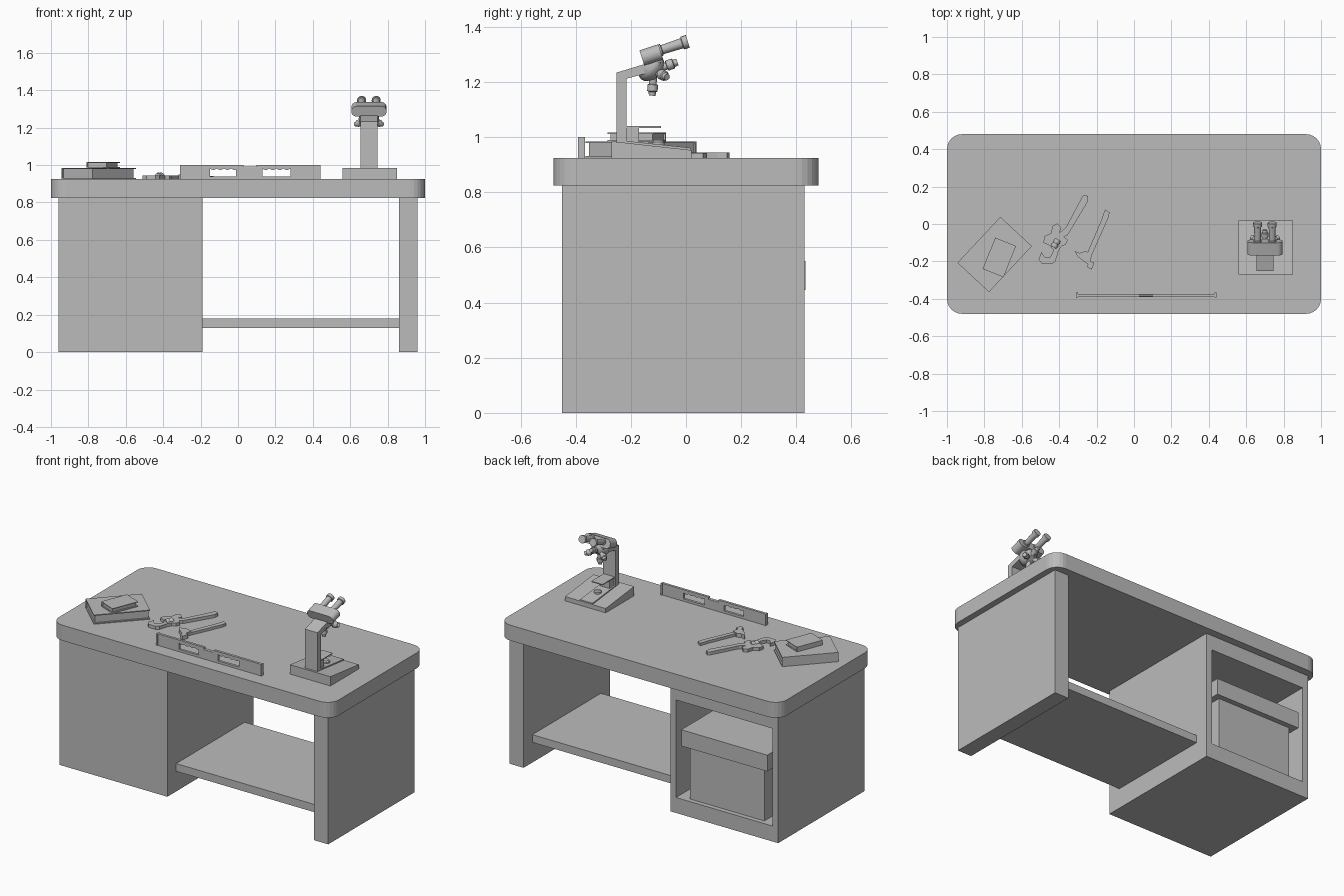
import bpy
import bmesh
import math
from mathutils import Vector, Matrix

if "Cube" in bpy.data.objects:
    bpy.data.objects.remove(bpy.data.objects["Cube"], do_unlink=True)

grey = bpy.data.materials.new("plain_grey")
grey.use_nodes = True
grey.diffuse_color = (0.5, 0.5, 0.5, 1)
grey.node_tree.nodes["Principled BSDF"].inputs["Base Color"].default_value = grey.diffuse_color


def finish(name, bm, smooth=False):
    bmesh.ops.recalc_face_normals(bm, faces=bm.faces)
    mesh = bpy.data.meshes.new(name)
    bm.to_mesh(mesh)
    bm.free()
    mesh.materials.append(grey)
    obj = bpy.data.objects.new(name, mesh)
    bpy.context.collection.objects.link(obj)
    if smooth:
        bpy.ops.object.select_all(action="DESELECT")
        obj.select_set(True)
        bpy.context.view_layer.objects.active = obj
        bpy.ops.object.shade_smooth_by_angle(angle=math.radians(35))
    return obj


def prism(name, outline, low, high, place, smooth=False):
    """Extrude a flat outline; place maps (u, v, depth) to a point."""
    bm = bmesh.new()
    base = bm.faces.new([bm.verts.new(place(u, v, low)) for u, v in outline])
    ext = bmesh.ops.extrude_face_region(bm, geom=[base])
    step = Vector(place(0, 0, high)) - Vector(place(0, 0, low))
    bmesh.ops.translate(bm, vec=step, verts=[g for g in ext["geom"] if isinstance(g, bmesh.types.BMVert)])
    return finish(name, bm, smooth)


def flat(u, v, d):
    return (u, v, d)


def side(u, v, d):
    return (d, u, v)


def front(u, v, d):
    return (u, d, v)


def box(name, x, y, z):
    return prism(name, [(x[0], y[0]), (x[1], y[0]), (x[1], y[1]), (x[0], y[1])], z[0], z[1], flat)


def rounded(half_w, half_h, radius, steps):
    pts = []
    for k, (sx, sy) in enumerate([(1, 1), (-1, 1), (-1, -1), (1, -1)]):
        for i in range(steps + 1):
            a = math.pi / 2 * (k + i / steps)
            pts.append((sx * (half_w - radius) + radius * math.cos(a),
                        sy * (half_h - radius) + radius * math.sin(a)))
    return pts


def lathe(name, start, direction, profile, sides=16):
    """Stack of rings given as (distance, radius) along a direction."""
    bm = bmesh.new()
    turn = Vector(direction).to_track_quat("Z", "Y").to_matrix()
    rings = []
    for dist, rad in profile:
        ring = []
        for i in range(sides):
            a = math.tau * i / sides
            p = turn @ Vector((rad * math.cos(a), rad * math.sin(a), dist))
            ring.append(bm.verts.new(Vector(start) + p))
        rings.append(ring)
    for a, b in zip(rings, rings[1:]):
        for i in range(sides):
            j = (i + 1) % sides
            bm.faces.new((a[i], a[j], b[j], b[i]))
    bm.faces.new(rings[0])
    bm.faces.new(rings[-1])
    return finish(name, bm, True)


# Desk: rounded top, end panel and low shelf
TOP = 0.925
UNDER = 0.825
DEPTH = (-0.45, 0.43)
prism("desk_top", rounded(1, 0.48, 0.08, 6), UNDER, TOP, flat)
box("end_panel", (0.86, 0.96), DEPTH, (0, UNDER))
box("low_shelf", (-0.19, 0.86), (-0.36, 0.34), (0.13, 0.18))

# Cabinet, open at the back
box("cabinet_right_wall", (-0.96, -0.92), DEPTH, (0, UNDER))
box("cabinet_left_wall", (-0.23, -0.19), DEPTH, (0, UNDER))
box("cabinet_front_panel", (-0.92, -0.23), (-0.45, -0.41), (0, UNDER))
box("cabinet_floor", (-0.92, -0.23), (-0.41, 0.43), (0, 0.1))
box("cabinet_ceiling", (-0.92, -0.23), (-0.41, 0.43), (0.73, UNDER))
box("cabinet_drawer", (-0.885, -0.27), (-0.41, 0.434), (0.445, 0.55))
box("cabinet_lower_block", (-0.84, -0.31), (-0.41, 0.4), (0.1, 0.445))


# Books: two covers, a spine and inset pages
def book(name, centre, angle, half_len, half_wid, bottom, height, cover):
    pose = Matrix.Translation((centre[0], centre[1], bottom)) @ Matrix.Rotation(angle, 4, "Z")
    length = (-half_len, half_len)
    inset = (-half_len + 0.008, half_len - 0.008)
    parts = [
        box(name + "_back_cover", length, (-half_wid, half_wid), (0, cover)),
        box(name + "_front_cover", length, (-half_wid, half_wid), (height - cover, height)),
        box(name + "_spine", length, (half_wid - cover, half_wid), (cover, height - cover)),
        box(name + "_pages", inset, (-half_wid + 0.01, half_wid - cover), (cover, height - cover)),
    ]
    for part in parts:
        part.data.transform(pose)


book("large_book", (-0.745, -0.163), math.radians(47), 0.168, 0.115, TOP, 0.06, 0.006)
book("small_book", (-0.72, -0.179), math.radians(68), 0.09, 0.06, TOP + 0.06, 0.031, 0.004)

# Wrench and hammer lying flat
wrench = [(-.265, .157), (-.245, .148), (-.25, .115), (-.355, -.06), (-.375, -.068),
          (-.355, -.085), (-.365, -.11), (-.39, -.12), (-.405, -.15), (-.42, -.2),
          (-.44, -.215), (-.49, -.215), (-.51, -.19), (-.495, -.15), (-.475, -.18),
          (-.45, -.18), (-.43, -.14), (-.45, -.115), (-.485, -.1), (-.478, -.065),
          (-.445, -.05), (-.435, -.01), (-.41, .003), (-.388, -.02), (-.398, -.045),
          (-.365, -.02), (-.275, .15)]
prism("wrench", wrench, TOP, 0.945, flat)
lathe("wrench_adjusting_nut", (-.43, -.125, .94), (.5, .87, 0),
      [(0, .017), (.012, .02), (.024, .016), (.036, .02), (.048, .017)], 10)
hammer_handle = [(-.155, .077), (-.13, .062), (-.138, .03), (-.225, -.165), (-.25, -.155), (-.175, .02)]
prism("hammer_handle", hammer_handle, TOP, 0.942, flat)
hammer_head = [(-.318, -.145), (-.29, -.155), (-.26, -.145), (-.225, -.16), (-.232, -.2),
               (-.212, -.208), (-.226, -.243), (-.25, -.232), (-.247, -.215), (-.275, -.195), (-.3, -.175)]
prism("hammer_head", hammer_head, TOP, 0.95, flat)

# Spirit level: columns, rails and scalloped grips around two windows
blade = (-0.389, -0.373)
for name, x, top in [("right", (-.3, -.15), 1.0), ("centre", (-.01, .13), .985), ("left", (.28, .43), 1.0)]:
    box("level_" + name + "_column", x, blade, (TOP, top))
for name, x0, end, rim in [("right", -.15, -.31, (-.01, .03)), ("left", .13, .43, (.1, .13))]:
    box("level_" + name + "_cap", (end, end + .01), (-.392, -.367), (TOP, 1.0))
    box("level_" + name + "_bottom_rail", (x0, x0 + .15), blade, (TOP, .94))
    box("level_" + name + "_rim", rim, blade, (.985, 1.0))
    grip = [(x0, 1.0), (x0, .982)]
    for i in range(25):
        t = i / 24
        grip.append((x0 + .15 * t, .982 - .008 * abs(math.sin(4 * math.pi * t))))
    grip += [(x0 + .15, 1.0)]
    prism("level_" + name + "_grip", grip[:1] + grip[2:], blade[0], blade[1], front)
lathe("level_vial", (.025, -.381, .986), (1, 0, 0), [(0, .006), (.08, .006)], 12)

# Microscope: wedge foot, bent arm and stage
MID = 0.7
prism("microscope_foot", [(-.27, TOP), (.02, TOP), (.02, .953), (-.27, .985)], .56, .85, side)
prism("microscope_foot_ridge", [(-.25, .94), (.018, .94), (.018, .961), (-.25, .99)], .655, .745, side)
arm = [(-.252, .97), (-.252, 1.234), (-.14, 1.268), (-.09, 1.27), (-.13, 1.235), (-.216, 1.212), (-.216, .97)]
prism("microscope_arm", arm, .655, .745, side)
box("microscope_stage_block", (.665, .735), (-.216, -.17), (.97, 1.04))
box("microscope_stage_plate", (.66, .74), (-.216, -.09), (1.034, 1.04))
lathe("microscope_lamp", (MID, -.1, .96), (0, 0, 1), [(0, .022), (.022, .022), (.03, .016)])

# Microscope head: tilted capsule with two eyepieces
tilt = math.radians(18)
along = Vector((0, math.cos(tilt), math.sin(tilt)))
up = Vector((0, -math.sin(tilt), math.cos(tilt)))
head_start = Vector((MID, -.16, 1.287))


def head_place(u, v, d):
    return head_start + Vector((u, 0, 0)) + up * v + along * d


prism("microscope_head", rounded(.094, .029, .028, 6), 0, .072, head_place, True)
for name, sx in [("right", -1), ("left", 1)]:
    lathe("eyepiece_" + name, head_place(sx * .039, .006, .065), along,
          [(0, .022), (.012, .022), (.014, .017), (.09, .019), (.092, .024), (.112, .024)])

# Revolving nosepiece with four objectives
hub = Vector((MID, -.118, 1.242))
axis = Vector((0, .7, -.7))
lathe("nosepiece", hub - axis * .03, axis, [(0, .05), (.02, .055), (.035, .05), (.055, .025)], 20)
for name, way in [("down", (0, -.05, -1)), ("back", (0, 1, .35)),
                  ("right", (-.75, .5, -.25)), ("left", (.75, .5, -.25))]:
    lathe("objective_" + name, hub, way,
          [(0, .014), (.05, .014), (.052, .019), (.075, .019), (.078, .014), (.092, .012)], 12)
